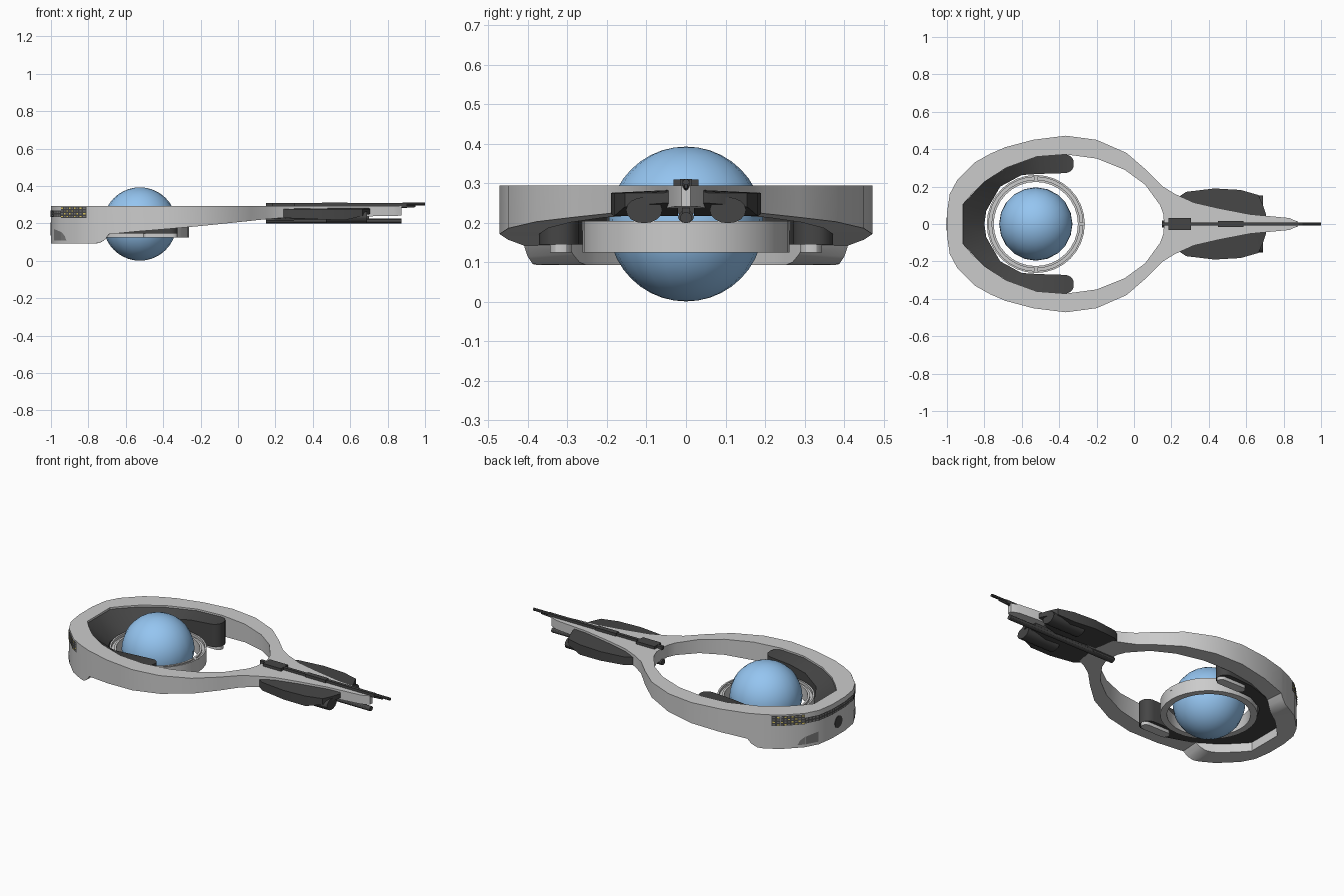
import bpy, bmesh
from math import pi, sin, cos, radians, hypot
from mathutils import Matrix, Vector

if "Cube" in bpy.data.objects:
    bpy.data.objects.remove(bpy.data.objects["Cube"])


def material(name, rgb):
    m = bpy.data.materials.new(name)
    m.diffuse_color = (*rgb, 1)
    m.use_nodes = True
    m.node_tree.nodes["Principled BSDF"].inputs["Base Color"].default_value = m.diffuse_color
    return m


DARK = material("dark_metal", (0.06, 0.06, 0.06))
BLUE = material("blue_core", (0.3, 0.56, 0.88))
YELLOW = material("lit_window", (0.75, 0.6, 0.12))
SHADE = material("shaded_recess", (0.2, 0.2, 0.2))


def finish(name, bm, mat=None, angle=30, recalc=True):
    if recalc:
        bmesh.ops.remove_doubles(bm, verts=bm.verts, dist=1e-4)
        bmesh.ops.recalc_face_normals(bm, faces=bm.faces)
    me = bpy.data.meshes.new(name)
    bm.to_mesh(me)
    bm.free()
    me.shade_smooth()
    me.set_sharp_from_angle(angle=radians(angle))
    if mat:
        me.materials.append(mat)
    ob = bpy.data.objects.new(name, me)
    bpy.context.collection.objects.link(ob)
    return ob


def ramp(pts):
    """Piecewise linear height along x."""
    def f(x):
        for (x0, z0), (x1, z1) in zip(pts, pts[1:]):
            if x <= x1:
                return z0 + (z1 - z0) * max(0, (x - x0) / (x1 - x0))
        return pts[-1][1]
    return f


def band(name, outer, inner, top_o, top_i, bottom, mat=None, cap=(False, False)):
    """Slab between two paired outlines, mirrored over y = 0."""
    bm = bmesh.new()
    for s in (1, -1):
        rows = []
        for (ox, oy), (ix, iy) in zip(outer, inner):
            co = ((ox, s * oy, top_o(ox)), (ix, s * iy, top_i(ix)),
                  (ix, s * iy, bottom(ix)), (ox, s * oy, bottom(ox)))
            rows.append([bm.verts.new(c) for c in co])
        for k, (a, b) in enumerate(zip(rows, rows[1:])):
            for i in range(4):
                if i == 1 and inner[k][1] == 0 and inner[k + 1][1] == 0 and outer[k][0] > 0:
                    continue
                j = (i + 1) % 4
                bm.faces.new((a[i], a[j], b[j], b[i]))
        if cap[0]:
            bm.faces.new(rows[0])
        if cap[1]:
            bm.faces.new(rows[-1])
    return finish(name, bm, mat)


def lathe(name, profile, centre, n, mat=None):
    bm = bmesh.new()
    rings = [[bm.verts.new((centre[0] + r * cos(2 * pi * i / n), centre[1] + r * sin(2 * pi * i / n), z))
              for i in range(n)] for r, z in profile]
    for a, b in zip(rings, rings[1:] + rings[:1]):
        for i in range(n):
            j = (i + 1) % n
            bm.faces.new((a[i], a[j], b[j], b[i]))
    return finish(name, bm, mat)


def box(name, x, y, z, mat=None):
    bm = bmesh.new()
    bmesh.ops.create_cube(bm, size=1)
    for v in bm.verts:
        v.co = Vector([(r[0] + r[1]) / 2 + c * (r[1] - r[0]) for r, c in zip((x, y, z), v.co)])
    return finish(name, bm, mat)


def rod(name, x0, x1, y, z, ry, rz, mat=DARK, n=12, taper=1.0):
    bm = bmesh.new()
    bmesh.ops.create_cone(bm, cap_ends=True, segments=n, radius1=1, radius2=taper, depth=x1 - x0)
    bm.transform(Matrix.Translation(((x0 + x1) / 2, y, z)) @ Matrix.Diagonal((1, ry, rz, 1))
                 @ Matrix.Rotation(pi / 2, 4, 'Y'))
    return finish(name, bm, mat)


def const(z):
    return lambda x: z


# Ring hull tapering into a long bow
outer = [(-1, 0), (-1, .06), (-.985, .16), (-.945, .235), (-.85, .33), (-.77, .375), (-.74, .388),
         (-.71, .401), (-.69, .41), (-.54, .45), (-.364, .472), (-.2, .45), (-.04, .38), (.07, .285),
         (.155, .2), (.22, .16), (.32, .115), (.45, .085), (.62, .052), (.83, .032), (.875, .012)]
inner = [(-.915, 0), (-.915, .05), (-.915, .105), (-.87, .157), (-.8, .225), (-.76, .252), (-.73, .27),
         (-.705, .287), (-.685, .3), (-.52, .36), (-.364, .372), (-.2, .35), (-.05, .29), (.06, .21),
         (.14, .1), (.158, .05), (.16, 0), (.45, 0), (.62, 0), (.83, 0), (.875, 0)]
hull_bottom = ramp([(-1, .093), (-.745, .093), (-.715, .108), (-.688, .145), (-.26, .18),
                    (.05, .212), (.2, .228), (.9, .242)])
band("ring_hull", outer, inner, const(.294), const(.294), hull_bottom, cap=(False, True))

# Dark cradle lining the stern, its arms ending in half rounds
arc = [i * pi / 10 for i in range(1, 5)]
lo = [(-.917, 0), (-.917, .105), (-.8, .227), (-.66, .315), (-.52, .361), (-.37, .372)]
li = [(-.8, 0), (-.79, .07), (-.715, .2), (-.6, .262), (-.5, .268), (-.37, .272)]
lo += [(-.37 + .05 * sin(a), .322 + .05 * cos(a)) for a in arc]
li += [(-.37 + .05 * sin(a), .322 - .05 * cos(a)) for a in arc]
band("stern_cradle", lo, li, const(.284), ramp([(-.8, .19), (-.7, .23), (-.5, .27), (-.3, .284)]),
     const(.145), DARK, cap=(False, True))

# Blue core sphere
CX = -.525
bm = bmesh.new()
bmesh.ops.create_uvsphere(bm, u_segments=20, v_segments=10 * 2, radius=.196,
                          matrix=Matrix.Translation((CX, 0, .197)))
finish("core_sphere", bm, BLUE, 40)

# Collar around the core with a groove in its rim and small bridges
lathe("core_collar", [(.262, .125), (.262, .205), (.252, .205), (.252, .19), (.237, .19),
                      (.237, .2), (.225, .2), (.225, .125)], (CX, 0), 32)
for i, a in enumerate((0, pi / 2, -pi / 2)):
    x, y = CX + .245 * cos(a), .245 * sin(a)
    dx, dy = (.018, .008) if i == 0 else (.008, .018)
    box(f"collar_bridge_{i}", (x - dx, x + dx), (y - dy, y + dy), (.18, .203))

# Grey capsule pads under the cradle arms
for s in (1, -1):
    bm = bmesh.new()
    vs = [bm.verts.new((x0 + .027 * cos(t + i * pi / 6), s * .317 + .027 * sin(t + i * pi / 6), .125))
          for x0, t in ((-.35, -pi / 2), (-.48, pi / 2)) for i in range(7)]
    g = bmesh.ops.extrude_face_region(bm, geom=[bm.faces.new(vs)])
    for v in g["geom"]:
        if isinstance(v, bmesh.types.BMVert):
            v.co.z = .16
    finish(f"arm_pad_{s}", bm)

# Bow pods with engine barrels
band("bow_pods", [(.2, .12), (.28, .172), (.43, .19), (.57, .182), (.665, .155), (.69, .1), (.705, .055)],
     [(.2, .02), (.28, .02), (.43, .02), (.57, .02), (.665, .02), (.69, .02), (.705, .02)],
     const(.276), const(.284), ramp([(.2, .235), (.28, .228), (.57, .217), (.705, .25)]), DARK, cap=(True, True))
for s in (1, -1):
    rod(f"engine_barrel_{s}", .47, .69, s * .106, .232, .046, .033, n=16)

# Dorsal spar with housing, and ventral barrel
box("dorsal_housing", (.185, .305), (-.032, .032), (.285, .31), DARK)
box("dorsal_block", (.45, .585), (-.015, .015), (.29, .311), DARK)
box("dorsal_spar", (.15, .9), (-.009, .009), (.29, .309), DARK)
rod("dorsal_lance", .88, 1.0, 0, .303, .009, .008, n=8)
rod("dorsal_brace", .86, .95, 0, .293, .008, .012, n=8, taper=.5)
rod("ventral_barrel", .15, .875, 0, .213, .015, .014)
rod("ventral_breech", .15, .3, 0, .215, .02, .016)
box("ventral_keel", (.25, .7), (-.01, .01), (.215, .25), DARK)


# Wall panels laid on the outer hull facets
def panel(bm, a, b, corners, lift, s):
    """Polygon on facet a-b; corners are (fraction, height)."""
    dx, dy = b[0] - a[0], b[1] - a[1]
    ln = hypot(dx, dy)
    nx, ny = -dy / ln * lift, dx / ln * lift
    vs = [bm.verts.new((a[0] + dx * t + nx, s * (a[1] + dy * t + ny), z)) for t, z in corners]
    bm.faces.new(vs[::-1] if s > 0 else vs)


def rect(t0, t1, z0, z1):
    return [(t0, z0), (t1, z0), (t1, z1), (t0, z1)]


strip, lit, dim, niche = (bmesh.new() for _ in range(4))
facets = list(zip(outer[:5], outer[1:6]))
for s in (1, -1):
    for k, (a, b) in enumerate(facets):
        end = 1 if k < 4 else .5
        z0, z1 = (.23, .288) if k >= 3 else (.234, .268)
        rows = 4 if k >= 3 else 2
        panel(strip, a, b, rect(0, end, z0, z1), .002, s)
        n = max(2, round(hypot(b[0] - a[0], b[1] - a[1]) * end / .02))
        h = (z1 - z0) / rows
        for c in range(n):
            for r in range(rows):
                target = lit if k >= 3 and (c * 3 + r * 2) % 5 < 2 else dim
                panel(target, a, b, rect((c + .2) / n * end, (c + .8) / n * end,
                                         z0 + h * (r + .25), z0 + h * (r + .75)), .004, s)
    panel(niche, *facets[2], [(.05, .11), (.98, .11), (.98, .155), (.05, .17)], .002, s)
    panel(niche, *facets[3], [(0, .11), (.3, .11), (.2, .135), (0, .155)], .002, s)
finish("window_strip", strip, DARK, recalc=False)
finish("lit_windows", lit, YELLOW, recalc=False)
finish("dim_windows", dim, SHADE, recalc=False)
finish("stern_niches", niche, SHADE, recalc=False)

# Round stern port
rod("stern_port", -1.0, -.98, 0, .17, .035, .035, n=16).location.x = -.003
